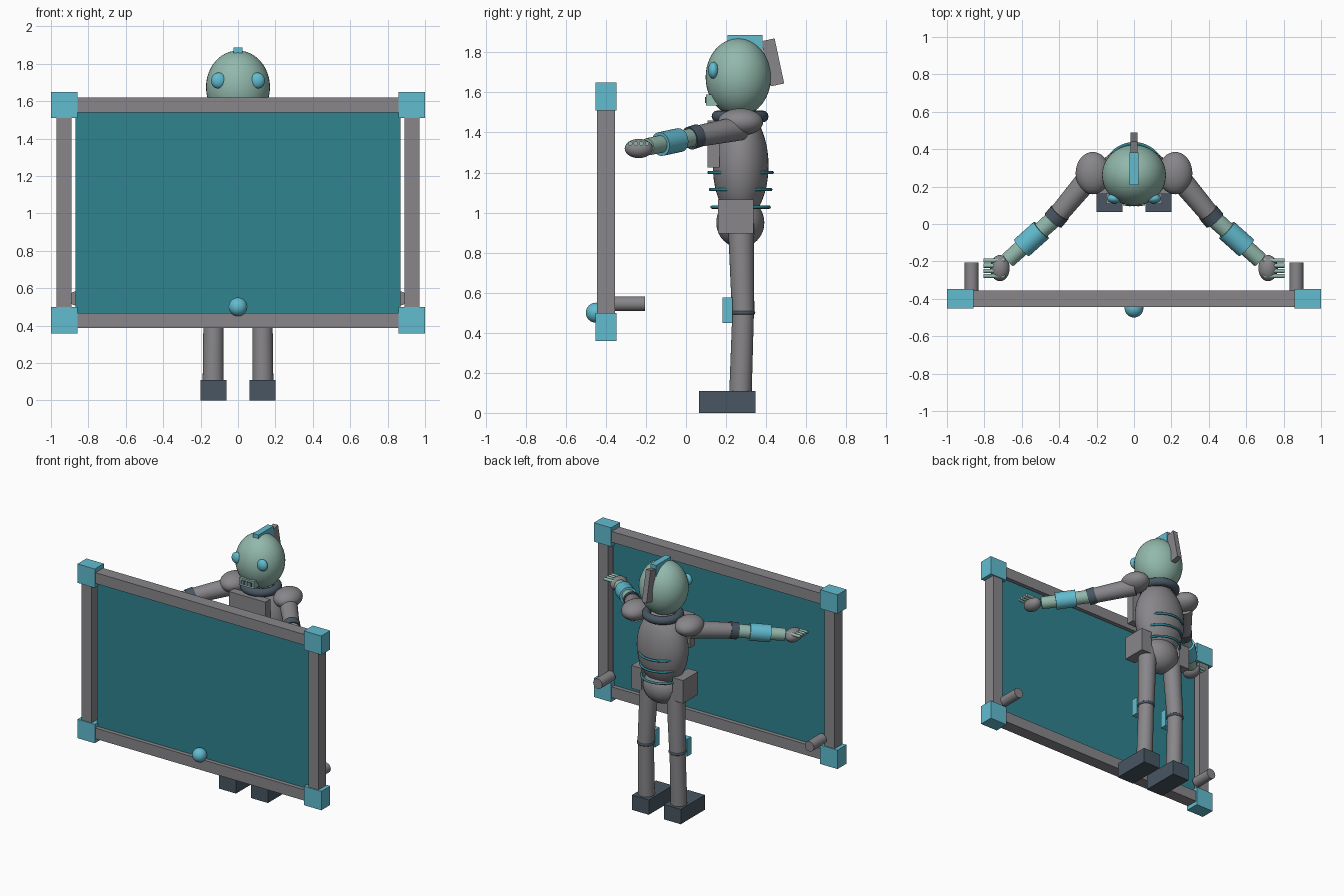
import bpy
from math import radians
from mathutils import Vector

if "Cube" in bpy.data.objects:
    bpy.data.objects.remove(bpy.data.objects["Cube"])


def material(name, rgb):
    lin = [((c / 255 + 0.055) / 1.055) ** 2.4 for c in rgb] + [1]
    m = bpy.data.materials.new(name)
    m.use_nodes = True
    m.diffuse_color = lin
    m.node_tree.nodes["Principled BSDF"].inputs["Base Color"].default_value = lin
    return m


GREY = material("warm grey", (136, 134, 138))
CYAN = material("light cyan", (98, 188, 208))
TEAL = material("deep teal", (48, 131, 144))
SLATE = material("dark slate", (72, 86, 98))
GREEN = material("pale green", (146, 184, 172))


def finish(name, mat, smooth=False):
    ob = bpy.context.object
    ob.name = name
    ob.data.materials.append(mat)
    if smooth:
        bpy.ops.object.shade_smooth_by_angle(angle=radians(35))
    return ob


def box(name, loc, size, mat, tilt=0):
    bpy.ops.mesh.primitive_cube_add(size=1, location=loc, rotation=(radians(tilt), 0, 0))
    bpy.context.object.scale = size
    return finish(name, mat)


def ball(name, loc, radii, mat):
    bpy.ops.mesh.primitive_uv_sphere_add(segments=40, ring_count=24, radius=1, location=loc)
    bpy.context.object.scale = radii
    return finish(name, mat, True)


def ring(name, loc, major, minor, mat):
    bpy.ops.mesh.primitive_torus_add(location=loc, major_radius=major, minor_radius=minor,
                                     major_segments=48, minor_segments=12)
    return finish(name, mat, True)


def rod(name, a, b, r1, r2, mat):
    a, b = Vector(a), Vector(b)
    d = b - a
    bpy.ops.mesh.primitive_cone_add(vertices=28, radius1=r1, radius2=r2, depth=d.length,
                                    location=(a + b) / 2,
                                    rotation=d.to_track_quat('Z', 'Y').to_euler())
    return finish(name, mat, True)


# Screen with its frame
SCREEN_Y, LOW, HIGH = -0.4, 0.428, 1.58
MID = (LOW + HIGH) / 2
box("screen_panel", (0, SCREEN_Y, MID), (1.736, 0.03, HIGH - LOW), TEAL)
for label, z in (("bottom", LOW), ("top", HIGH)):
    box(label + "_rail", (0, SCREEN_Y, z), (1.8, 0.09, 0.08), GREY)
ball("screen_button", (0, -0.45, 0.5), (0.05, 0.05, 0.05), CYAN)

# Head
ball("head", (0, 0.261, 1.675), (0.171, 0.163, 0.195), GREEN)
box("head_crest", (0, 0.295, 1.838), (0.046, 0.175, 0.095), CYAN)
box("back_fin", (0, 0.433, 1.75), (0.038, 0.068, 0.23), GREY, 12)
box("mouth_block", (0, 0.135, 1.562), (0.12, 0.07, 0.055), GREEN)
box("mouth_slot", (0, 0.099, 1.562), (0.09, 0.006, 0.03), SLATE)
for x in (-0.024, 0, 0.024):
    box("tooth", (x, 0.096, 1.562), (0.008, 0.004, 0.03), GREEN)

# Trunk
ring("neck_collar", (0, 0.27, 1.48), 0.112, 0.03, SLATE)
ball("torso", (0, 0.273, 1.235), (0.19, 0.139, 0.275), GREY)
ball("pelvis", (0, 0.271, 0.95), (0.14, 0.12, 0.125), GREY)
box("chest_plate", (0, 0.137, 1.342), (0.3, 0.06, 0.235), GREY)
for z, r in ((1.2, 0.158), (1.115, 0.151), (1.027, 0.143)):
    ring("torso_ring", (0, 0.2725, z), r, 0.008, TEAL)

for side, s in (("left", 1), ("right", -1)):
    # Frame post, corners and rear pegs
    box(side + "_post", (s * 0.93, SCREEN_Y, MID), (0.082, 0.09, HIGH - LOW), GREY)
    for z in (LOW, HIGH):
        box(side + "_frame_corner", (s * 0.929, SCREEN_Y, z), (0.142, 0.105, 0.14), CYAN)
    rod(side + "_peg", (s * 0.868, -0.36, 0.545), (s * 0.868, -0.205, 0.545), 0.037, 0.037, GREY)

    ball(side + "_eye", (s * 0.104, 0.137, 1.71), (0.04, 0.027, 0.042), CYAN)

    # Arm, with parts spaced along the forearm line
    shoulder = Vector((s * 0.22, 0.272, 1.452))
    elbow = Vector((s * 0.412, 0.042, 1.378))
    wrist = Vector((s * 0.674, -0.193, 1.328))
    ball(side + "_shoulder", shoulder, (0.092, 0.113, 0.068), GREY)
    rod(side + "_upper_arm", shoulder - Vector((0, 0, 0.03)), elbow, 0.062, 0.053, GREY)
    axis = (elbow - shoulder).normalized()
    rod(side + "_elbow_band", elbow - axis * 0.025, elbow + axis * 0.03, 0.058, 0.058, SLATE)
    rod(side + "_forearm", elbow, wrist, 0.047, 0.043, GREEN)
    rod(side + "_forearm_cuff", elbow.lerp(wrist, 0.32), elbow.lerp(wrist, 0.72),
        0.06, 0.06, CYAN)
    ball(side + "_hand", (s * 0.717, -0.236, 1.32), (0.052, 0.07, 0.048), GREY)
    for y in (-0.195, -0.223, -0.251, -0.278):
        rod(side + "_finger", (s * 0.69, y, 1.345), (s * 0.805, y, 1.345), 0.011, 0.011, GREEN)

    # Leg
    knee = (s * 0.13, 0.285, 0.5)
    box(side + "_hip_box", (s * 0.17, 0.249, 0.98), (0.085, 0.178, 0.17), GREY)
    rod(side + "_thigh", (s * 0.108, 0.274, 0.95), knee, 0.065, 0.056, GREY)
    rod(side + "_shin", knee, (s * 0.133, 0.272, 0.1), 0.054, 0.056, GREY)
    ring(side + "_knee_ring", knee, 0.05, 0.011, SLATE)
    box(side + "_knee_guard", (s * 0.13, 0.207, 0.513), (0.08, 0.052, 0.128), CYAN)
    box(side + "_foot", (s * 0.131, 0.206, 0.055), (0.138, 0.282, 0.11), SLATE)
